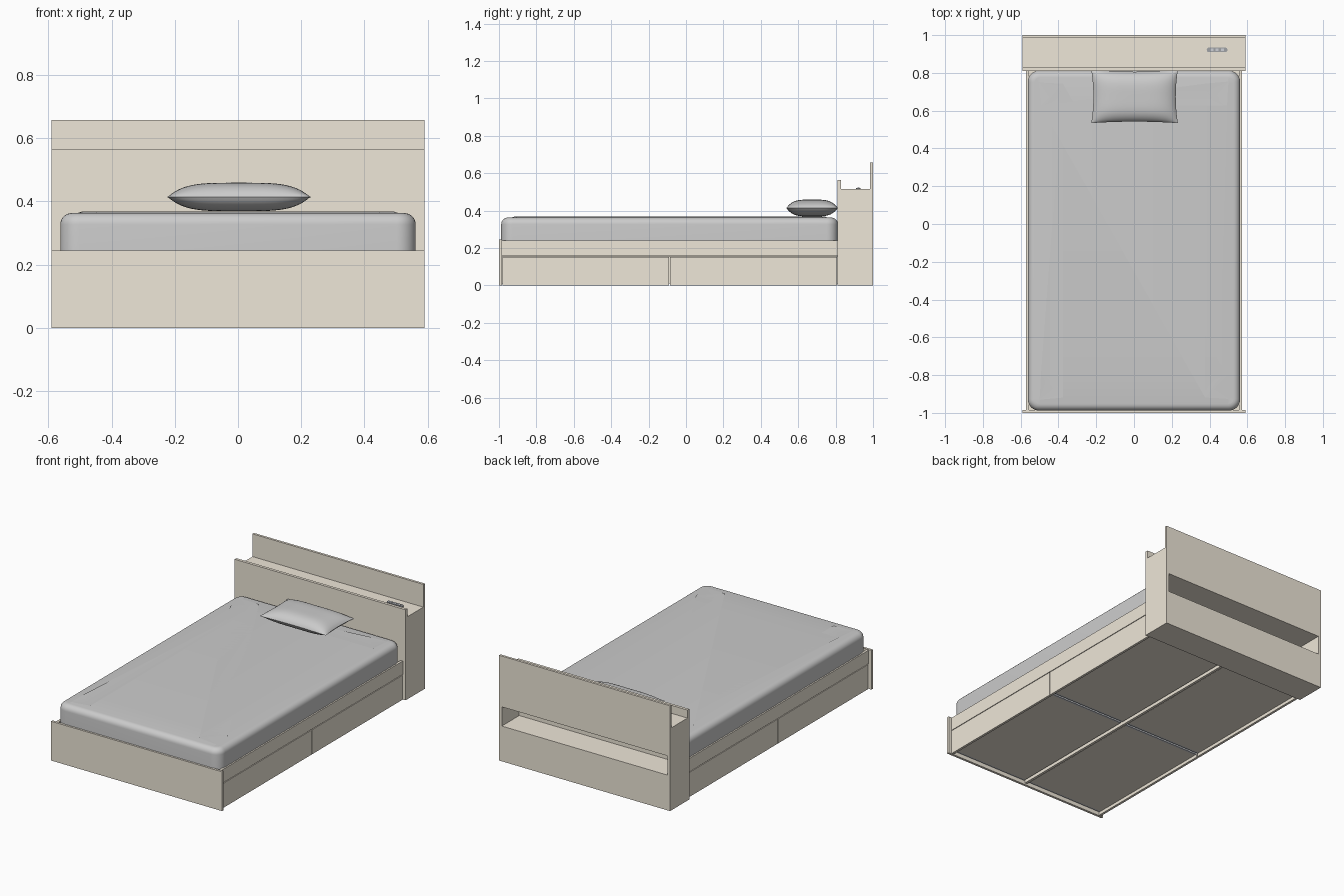
import bpy, bmesh, math
from mathutils import Vector

if "Cube" in bpy.data.objects:
    bpy.data.objects.remove(bpy.data.objects["Cube"])


def material(name, rgb):
    m = bpy.data.materials.new(name)
    m.diffuse_color = (*rgb, 1)
    m.use_nodes = True
    m.node_tree.nodes["Principled BSDF"].inputs["Base Color"].default_value = m.diffuse_color
    return m


WOOD = material("pale_wood", (0.86, 0.80, 0.69))
DARK = material("dark_grey", (0.35, 0.36, 0.38))
STEEL = material("steel", (0.62, 0.64, 0.68))


def finish(name, bm, mat=None, smooth=False):
    bmesh.ops.recalc_face_normals(bm, faces=bm.faces[:])
    me = bpy.data.meshes.new(name)
    bm.to_mesh(me)
    bm.free()
    ob = bpy.data.objects.new(name, me)
    bpy.context.collection.objects.link(ob)
    if mat:
        me.materials.append(mat)
    bpy.ops.object.select_all(action='DESELECT')
    ob.select_set(True)
    bpy.context.view_layer.objects.active = ob
    if smooth:
        bpy.ops.object.shade_smooth_by_angle(angle=math.radians(50))
    return ob


def box_mesh(x, y, z):
    bm = bmesh.new()
    bmesh.ops.create_cube(bm, size=1)
    for v in bm.verts:
        v.co = Vector([(a + b) / 2 + c * (b - a) for (a, b), c in zip((x, y, z), v.co)])
    return bm


def box(name, x, y, z, mat=WOOD):
    x = tuple(sorted(x))
    return finish(name, box_mesh(x, y, z), mat)


# Headboard: stepped profile extruded across the width, with a shelf slot in the back
profile = [(.81, 0), (.81, .565), (.828, .565), (.828, .515),
           (.985, .515), (.985, .657), (1, .657), (1, 0)]
bm = bmesh.new()
face = bm.faces.new([bm.verts.new((-.59, y, z)) for y, z in profile])
ext = bmesh.ops.extrude_face_region(bm, geom=[face])
bmesh.ops.translate(bm, vec=(1.18, 0, 0),
                    verts=[g for g in ext['geom'] if isinstance(g, bmesh.types.BMVert)])
headboard = finish("headboard", bm, WOOD)
cutter = box("slot_cutter", (-.572, .572), (.828, 1.1), (.22, .34))
cutter.hide_render = True
mod = headboard.modifiers.new("slot", 'BOOLEAN')
mod.operation = 'DIFFERENCE'
mod.solver = 'EXACT'
mod.object = cutter
bpy.context.view_layer.objects.active = headboard
bpy.ops.object.modifier_apply(modifier="slot")
bpy.data.objects.remove(cutter)

# Charging strip on the headboard shelf
bm = box_mesh((.385, .495), (.91, .934), (.515, .522))
up = [e for e in bm.edges if abs(e.verts[0].co.z - e.verts[1].co.z) > .001]
bmesh.ops.bevel(bm, geom=up, offset=.0115, segments=6, profile=.5, affect='EDGES')
finish("charging_strip", bm, DARK, True)
for i in range(3):
    cx = .412 + i * .028
    box("socket", (cx - .008, cx + .008), (.916, .928), (.521, .5235), STEEL)

# Frame: footboard, mattress platform and centre divider
box("footboard", (-.59, .59), (-1, -.985), (0, .245))
box("platform", (-.556, .556), (-.985, .81), (.156, .17))
box("centre_divider", (-.008, .008), (-.985, .81), (.01, .156))

# Side rails and drawers, mirrored left and right
for side, s in (("left", -1), ("right", 1)):
    def X(a, b):
        return (s * a, s * b)
    box(side + "_rail", X(.556, .571), (-.985, .81), (.157, .241))
    for row, y0, y1 in (("front", -.981, -.092), ("back", -.086, .806)):
        n = side + "_" + row + "_drawer_"
        a, b = y0 + .014, y1 - .014
        box(n + "face", X(.556, .571), (y0, y1), (0, .153))
        box(n + "bottom", X(.02, .556), (a, b), (.02, .028))
        box(n + "inner_end", X(.02, .032), (a, b), (.028, .135))
        for k, w in enumerate(((a, a + .012), (b - .012, b))):
            box(n + "wall", X(.032, .556), w, (.028, .135))
        for w in ((a - .011, a), (b, b + .011)):
            box(n + "slide", X(.02, .556), w, (.02, .045), STEEL)

# Mattress: rounded plan corners, soft top edge, slight crown
bm = box_mesh((-.562, .562), (-.988, .812), (.17, .363))
up = [e for e in bm.edges if abs(e.verts[0].co.z - e.verts[1].co.z) > .01]
bmesh.ops.bevel(bm, geom=up, offset=.06, segments=8, profile=.5, affect='EDGES')
rim = [e for e in bm.edges if all(v.co.z > .36 for v in e.verts)]
bmesh.ops.bevel(bm, geom=rim, offset=.036, segments=7, profile=.5, affect='EDGES')
top = max(bm.faces, key=lambda f: f.calc_center_median().z)
bmesh.ops.inset_region(bm, faces=[top], thickness=.15, depth=.005)
finish("mattress", bm, None, True)

# Pillow: two bulging sheets joined at a seam, with pulled-in edges
bm = bmesh.new()
N = 28
for sign in (1, -1):
    grid = bmesh.ops.create_grid(bm, x_segments=N, y_segments=N, size=1)
    for v in grid['verts']:
        u, w = (math.sin(c * math.pi / 2) * .5 + c * .5 for c in v.co.xy)
        bulge = max(0, (1 - u ** 4) * (1 - w ** 4)) ** .75
        v.co = (.003 + u * (.229 - .011 * (1 - w * w)),
                .674 + w * (.14 - .008 * (1 - u * u)),
                .414 + sign * .045 * bulge)
bmesh.ops.remove_doubles(bm, verts=bm.verts[:], dist=.0002)
finish("pillow", bm, None, True)
